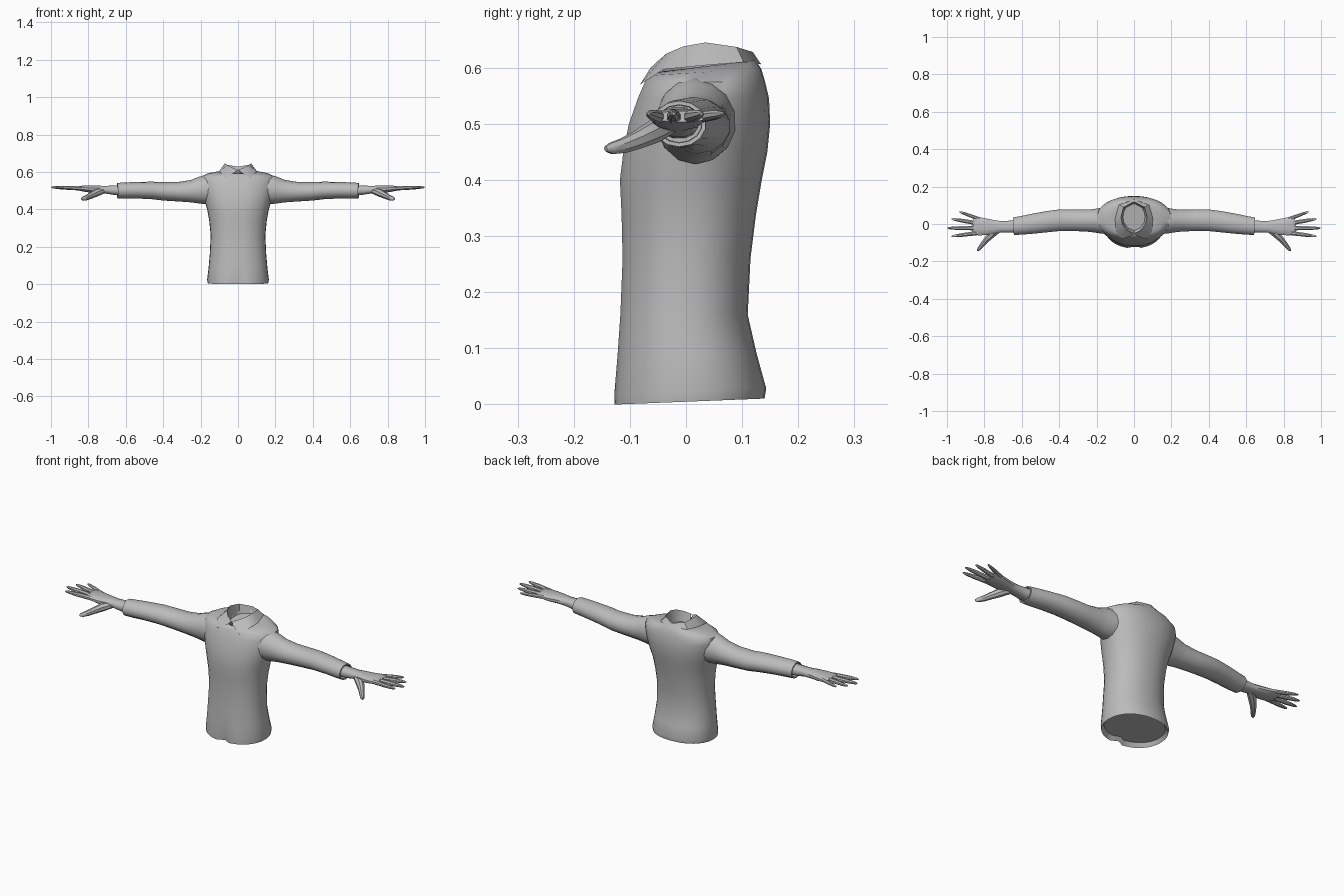
import bpy, bmesh, math
from mathutils import Vector

grey = bpy.data.materials.new("plain grey")
grey.diffuse_color = (0.5, 0.5, 0.5, 1)


def finish(name, bm, mirror=False, angle=40):
    bmesh.ops.recalc_face_normals(bm, faces=bm.faces[:])
    me = bpy.data.meshes.new(name)
    bm.to_mesh(me)
    bm.free()
    me.materials.append(grey)
    ob = bpy.data.objects.new(name, me)
    bpy.context.scene.collection.objects.link(ob)
    bpy.ops.object.select_all(action='DESELECT')
    ob.select_set(True)
    bpy.context.view_layer.objects.active = ob
    bpy.ops.object.shade_smooth_by_angle(angle=math.radians(angle))
    if mirror:
        ob.modifiers.new("mirror", 'MIRROR')
    return ob


def loft(bm, rings):
    """Skin closed rings of points and cap both ends."""
    vs = [[bm.verts.new(p) for p in r] for r in rings]
    n = len(vs[0])
    for a, b in zip(vs, vs[1:]):
        for i in range(n):
            j = (i + 1) % n
            bm.faces.new((a[i], a[j], b[j], b[i]))
    bm.faces.new(vs[0])
    bm.faces.new(vs[-1])


def tube(name, sections, n=8, power=1.0):
    """Loft of (x, y, z, side radius, height radius), mirrored to both arms."""
    d = Vector(sections[-1][:3]) - Vector(sections[0][:3])
    side = Vector((-d.y, d.x, 0)).normalized()
    up = d.normalized().cross(side) * -1
    rings = []
    for x, y, z, ry, rz in sections:
        ring = []
        for i in range(n):
            t = math.tau * (i + 0.5) / n
            c, s = math.cos(t), math.sin(t)
            c = math.copysign(abs(c) ** power, c)
            s = math.copysign(abs(s) ** power, s)
            ring.append(Vector((x, y, z)) + side * c * ry + up * s * rz)
        rings.append(ring)
    bm = bmesh.new()
    loft(bm, rings)
    return finish(name, bm, mirror=True)


# shirt body: (z, half width, front y, back y, tilt towards the back)
levels = [
    (0.025, .150, -.115, .125, .03), (0.006, .162, -.130, .140, .04),
    (0.025, .165, -.130, .143, .03), (0.09, .157, -.124, .126, 0),
    (0.16, .151, -.119, .110, 0), (0.26, .146, -.115, .115, 0),
    (0.34, .154, -.117, .125, 0), (0.40, .165, -.120, .135, 0),
    (0.45, .180, -.114, .145, 0), (0.50, .192, -.104, .150, 0),
    (0.545, .200, -.088, .148, 0), (0.575, .197, -.075, .141, 0),
    (0.592, .160, -.066, .134, .06), (0.602, .095, -.055, .124, .12),
    (0.595, .062, -.040, .112, .15), (0.58, .058, -.035, .108, .15),
]
N = 32
rings = []
for z, hw, yf, yb, tilt in levels:
    ring = []
    for i in range(N):
        t = math.tau * i / N
        c, s = math.cos(t), math.sin(t)
        e = 0.92
        x = hw * math.copysign(abs(c) ** e, c)
        y = (yf + yb) / 2 + (yb - yf) / 2 * math.copysign(abs(s) ** e, s)
        # split at the front hem that runs out into a shallow placket crease
        if i == N * 3 // 4:
            y += 0.004 if 0.1 < z < 0.58 else 0
            y += 0.022 * max(0, 1 - z / 0.1)
        ring.append((x, y, max(0, z + tilt * (y - 0.03))))
    rings.append(ring)
bm = bmesh.new()
loft(bm, rings)
finish("shirt_body", bm, angle=50)

# folded collar, half of it: inner foot, top fold, outer edge
columns = [
    ((0, -.035, .575), (.004, -.050, .612), (.012, -.063, .600)),
    ((.035, -.020, .58), (.035, -.035, .625), (.066, -.082, .570)),
    ((.055, .010, .585), (.060, -.005, .638), (.097, -.040, .597)),
    ((.060, .040, .585), (.070, .035, .645), (.101, .030, .604)),
    ((.050, .085, .59), (.056, .090, .637), (.080, .103, .610)),
    ((0, .110, .59), (0, .119, .628), (0, .134, .606)),
]
bm = bmesh.new()
cols = [[bm.verts.new(p) for p in c] for c in columns]
for a, b in zip(cols, cols[1:]):
    for k in range(2):
        bm.faces.new((a[k], b[k], b[k + 1], a[k + 1]))
finish("collar", bm, mirror=True)

# sleeves, with the cuff turned inwards at the wrist
tube("sleeve", [
    (.13, .018, .505, .075, .075), (.18, .017, .505, .070, .077),
    (.215, .017, .502, .064, .070), (.25, .018, .497, .061, .060),
    (.32, .020, .494, .059, .052), (.40, .020, .496, .059, .049),
    (.46, .013, .501, .058, .047), (.54, .002, .502, .055, .044),
    (.60, -.007, .501, .051, .043), (.645, -.012, .500, .048, .041),
    (.645, -.012, .500, .041, .034), (.62, -.012, .500, .040, .033),
], n=14)

# wrist and palm
tube("palm", [
    (.60, -.012, .502, .036, .029), (.66, -.014, .502, .033, .026),
    (.71, -.015, .505, .031, .021), (.75, -.016, .507, .038, .020),
    (.79, -.015, .508, .046, .019), (.83, -.012, .511, .050, .016),
    (.862, -.009, .513, .047, .010),
], n=12, power=0.85)

# fingers: knuckle x, y, tip x, y, thickness
fingers = {
    "index_finger": (.835, -.048, .975, -.066, .0115),
    "middle_finger": (.845, -.022, .998, -.022, .012),
    "ring_finger": (.842, .005, .975, .027, .0115),
    "little_finger": (.825, .026, .935, .066, .010),
}
for name, (x0, y0, x1, y1, r) in fingers.items():
    tube(name, [
        (x0 + (x1 - x0) * f, y0 + (y1 - y0) * f, .512 + .006 * f, r * k, r * k * .95)
        for f, k in ((0, 1.1), (.3, 1.0), (.55, .95), (.8, .75), (.95, .5), (1, .2))
    ])

# thumb, angled forwards and down
tube("thumb", [
    (.725, -.028, .500, .020, .017), (.760, -.055, .487, .021, .021),
    (.790, -.085, .472, .016, .017), (.812, -.112, .461, .013, .014),
    (.829, -.133, .456, .010, .011), (.837, -.143, .455, .004, .005),
])
